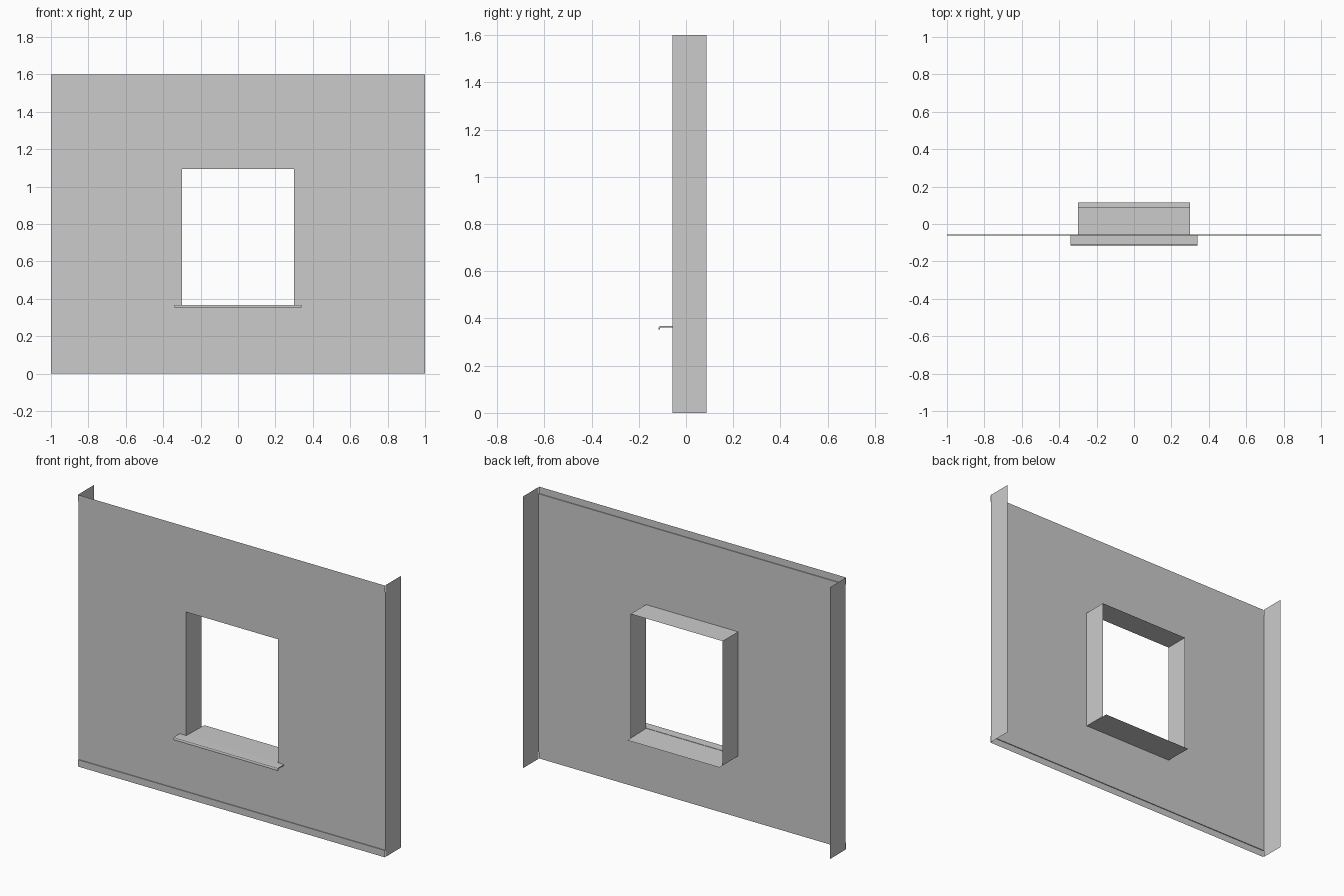
import bpy, bmesh

if "Cube" in bpy.data.objects:
    bpy.data.objects.remove(bpy.data.objects["Cube"])

FRONT, BACK = -0.057, 0.087      # depth of the cladding sheet and of the returns
W, H = 1.0, 1.6                  # half width and height of the panel
OW, OB, OT = 0.30, 0.364, 1.095  # opening half width, bottom, top


def make(name, verts, faces):
    bm = bmesh.new()
    vs = [bm.verts.new(v) for v in verts]
    for f in faces:
        bm.faces.new([vs[i] for i in f])
    me = bpy.data.meshes.new(name)
    bm.to_mesh(me)
    bm.free()
    ob = bpy.data.objects.new(name, me)
    bpy.context.collection.objects.link(ob)
    return ob


def sweep_x(name, profile, half, closed=False):
    """Sheet made by sweeping a (y, z) profile across x."""
    n = len(profile)
    verts = [(-half, y, z) for y, z in profile] + [(half, y, z) for y, z in profile]
    faces = [(i, (i + 1) % n, n + (i + 1) % n, n + i) for i in range(n if closed else n - 1)]
    if closed:
        faces += [tuple(range(n))[::-1], tuple(range(n, 2 * n))]
    return make(name, verts, faces)


def side_sheet(name, x, z0, z1):
    return make(name, [(x, FRONT, z0), (x, BACK, z0), (x, BACK, z1), (x, FRONT, z1)],
                [(0, 1, 2, 3)])


# Wall sheet with the window opening
LIP, BAND = -0.062, 0.04
outer = [(-W, BAND), (W, BAND), (W, H - BAND), (-W, H - BAND)]
inner = [(-OW, OB), (OW, OB), (OW, OT), (-OW, OT)]
make("wall_sheet", [(x, FRONT, z) for x, z in outer + inner],
     [(i, (i + 1) % 4, 4 + (i + 1) % 4, 4 + i) for i in range(4)])

# Stepped bands along the top and bottom edges
sweep_x("bottom_band", [(LIP, 0), (LIP, BAND), (FRONT, BAND)], W)
sweep_x("top_band", [(FRONT, H - BAND), (LIP, H - BAND), (LIP, H)], W)

# Side returns and window jambs
for side, s in (("left", -1), ("right", 1)):
    side_sheet(side + "_return", s * W, 0, H)
    side_sheet(side + "_jamb", s * OW, OB, OT)

# Window head
sweep_x("window_head", [(FRONT, OT), (BACK, OT)], OW)

# Sill inside the opening, running out past the back of the jambs
sweep_x("sill_inner", [(FRONT, 0.366), (0.116, 0.362)], OW)

# Projecting sill nose with a turned-down front edge
nose = [(FRONT, 0.368), (-0.108, 0.368), (-0.113, 0.366), (-0.116, 0.361), (-0.116, 0.353),
        (-0.111, 0.353), (-0.111, 0.359), (-0.107, 0.362), (FRONT, 0.362)]
sweep_x("sill_nose", nose, 0.34, closed=True)
